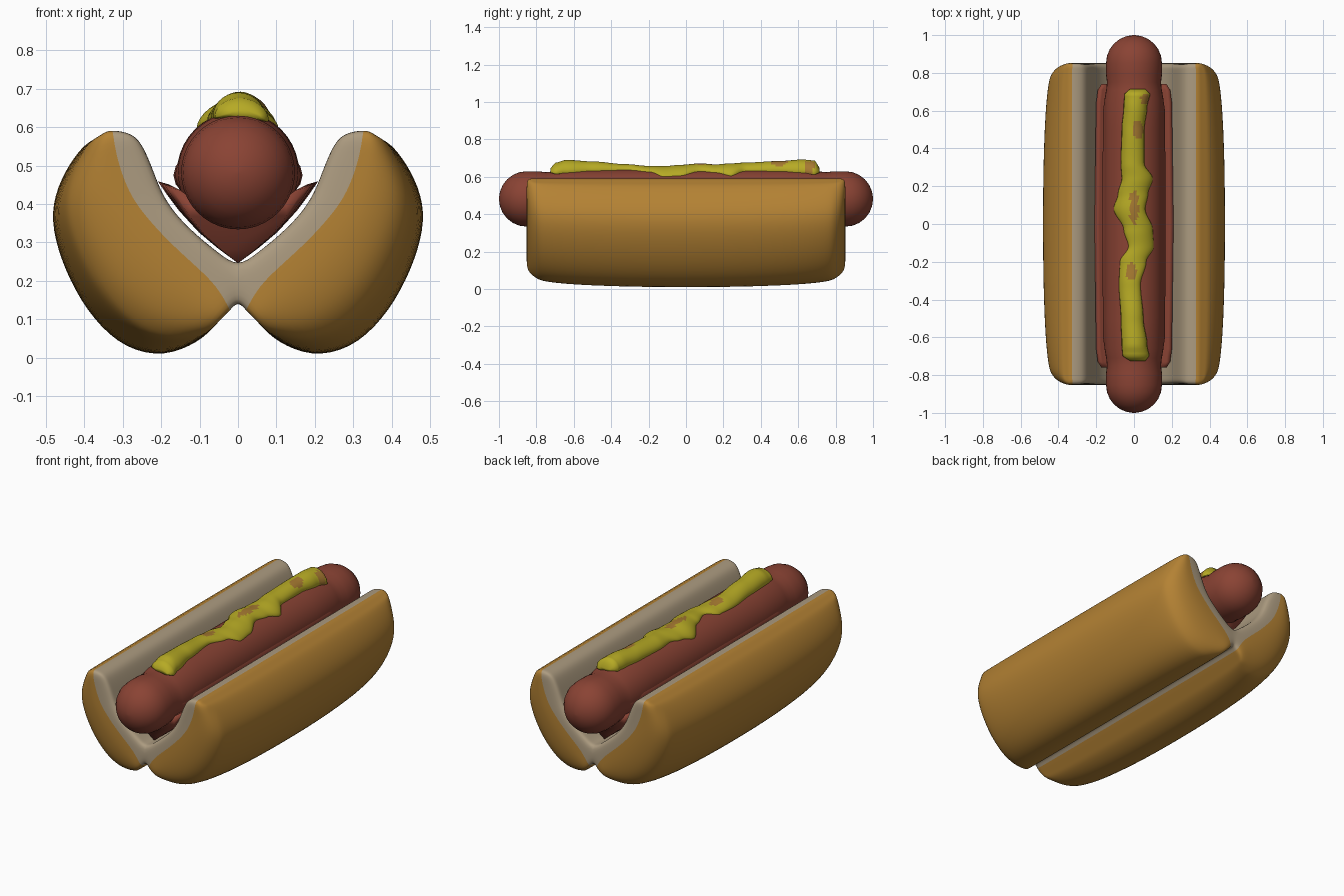
import bpy, bmesh, math

if "Cube" in bpy.data.objects:
    bpy.data.objects.remove(bpy.data.objects["Cube"])


def material(name, rgb):
    m = bpy.data.materials.new(name)
    m.diffuse_color = (*rgb, 1)
    m.use_nodes = True
    m.node_tree.nodes["Principled BSDF"].inputs["Base Color"].default_value = m.diffuse_color
    return m


CRUST = material("golden crust", (0.456, 0.223, 0.034))
CRUMB = material("cream crumb", (0.413, 0.328, 0.216))
MEAT = material("sausage red", (0.254, 0.056, 0.034))
MUSTARD = material("mustard yellow", (0.468, 0.402, 0.018))
STAIN = material("brown mustard", (0.376, 0.19, 0.03))


def finish(bm, name, mats):
    bmesh.ops.recalc_face_normals(bm, faces=bm.faces)
    for f in bm.faces:
        f.smooth = True
    me = bpy.data.meshes.new(name)
    bm.to_mesh(me)
    bm.free()
    for m in mats:
        me.materials.append(m)
    ob = bpy.data.objects.new(name, me)
    bpy.context.collection.objects.link(ob)
    return ob


def loft(bm, rings):
    """Skin closed rings of equal length and cap both ends."""
    vs = [[bm.verts.new(p) for p in r] for r in rings]
    n = len(vs[0])
    for a, b in zip(vs, vs[1:]):
        for i in range(n):
            bm.faces.new((a[i], a[(i + 1) % n], b[(i + 1) % n], b[i]))
    bm.faces.new(vs[0])
    bm.faces.new(vs[-1])


def subsurf(ob, levels):
    s = ob.modifiers.new("smooth", 'SUBSURF')
    s.levels = s.render_levels = levels


def interp(table, y):
    """Smoothly interpolate rows of (y, values...)."""
    for a, b in zip(table, table[1:]):
        if y <= b[0]:
            t = max(0, (y - a[0]) / (b[0] - a[0]))
            t = t * t * (3 - 2 * t)
            return [p + (q - p) * t for p, q in zip(a[1:], b[1:])]
    return list(table[-1][1:])


# --- Bun: one quarter, mirrored. Each row holds the cut face, crumb edge and outer crust
ROWS = [((0, .148), (.022, .122), (.10, .043)),
        ((0, .235), (.06, .185), (.19, .000)),
        ((.05, .272), (.12, .245), (.295, .022)),
        ((.11, .320), (.19, .310), (.378, .098)),
        ((.165, .375), (.245, .370), (.440, .200)),
        ((.200, .430), (.285, .420), (.480, .310)),
        ((.220, .485), (.310, .475), (.487, .400)),
        ((.243, .542), (.328, .530), (.450, .490)),
        ((.270, .585), (.335, .594), (.405, .550))]
SECTIONS = [(0, 1), (.3, .99), (.6, .93), (.76, .83), (.82, .75), (.852, .60)]
J = len(ROWS) - 1
bm = bmesh.new()
cache = {}


def bun_vert(s, j, k):
    key = (s, j, k)
    if key not in cache:
        y, scale = SECTIONS[s]
        inner, mid, outer = ROWS[j]
        if k == 0:
            x, z = inner
        else:
            t = (k - 1) / 3 * scale
            x, z = (mid[i] + (outer[i] - mid[i]) * t for i in (0, 1))
        if s >= 4:
            y -= (0.004, 0, 0, .008, .026)[k]
        cache[key] = bm.verts.new((x, -y, z))
    return cache[key]


rim = [(j, 0) for j in range(1, J + 1)] + [(J, k) for k in range(1, 5)]
rim += [(j, 4) for j in range(J - 1, -1, -1)] + [(0, k) for k in range(3, -1, -1)]
for s in range(len(SECTIONS) - 1):
    for a, b in zip(rim, rim[1:]):
        f = bm.faces.new((bun_vert(s, *a), bun_vert(s, *b),
                          bun_vert(s + 1, *b), bun_vert(s + 1, *a)))
        f.material_index = int(a[1] <= 1 and b[1] <= 1)
E = len(SECTIONS) - 1
for j in range(J):
    for k in range(4):
        f = bm.faces.new((bun_vert(E, j, k), bun_vert(E, j, k + 1),
                          bun_vert(E, j + 1, k + 1), bun_vert(E, j + 1, k)))
        f.material_index = int(k == 0)
bun = finish(bm, "bun", [CRUST, CRUMB])
mir = bun.modifiers.new("mirror", 'MIRROR')
mir.use_axis = (True, True, False)
mir.use_clip = True
subsurf(bun, 2)

# --- Sausage: turned profile with round ends and a slight neck
half = [(1 - .148 + .148 * math.sin(a), .148 * math.cos(a))
        for a in (math.radians(d) for d in (88, 75, 60, 45, 30, 15, 0))]
half += [(.79, .148), (.75, .143), (.71, .147), (.66, .156), (.5, .158), (.2, .159)]
profile = [(-y, r) for y, r in half] + [(y, r) for y, r in reversed(half)]
bm = bmesh.new()
N = 40
loft(bm, [[(r * math.cos(2 * math.pi * i / N), y, .482 + r * math.sin(2 * math.pi * i / N))
           for i in range(N)] for y, r in profile])
finish(bm, "sausage", [MEAT])

# --- Red sauce bed filling the cut under the sausage
bed = [(.05, .283), (.10, .325), (.15, .380), (.18, .420), (.206, .458), (.178, .45), (.15, .43)]
ring = [(0, .246)] + bed + [(0, .44)] + [(-x, z) for x, z in reversed(bed)]
bm = bmesh.new()
loft(bm, [[(x * w, y, z + (1 - w) * -.10 * abs(x) / .2) for x, z in ring]
          for y, w in ((-.76, .84), (-.73, .93), (-.66, .975), (-.4, .99), (0, 1.015),
                       (.4, .99), (.64, .975), (.71, .93), (.74, .84))])
finish(bm, "sauce_bed", [MEAT])

# Swollen flanks of the sausage skin
bm = bmesh.new()
loft(bm, [[(w * math.cos(2 * math.pi * i / 24), y, .475 + .09 * math.sin(2 * math.pi * i / 24))
           for i in range(24)]
          for y, w in ((-.74, .12), (-.71, .148), (-.6, .164), (0, .168),
                       (.6, .164), (.71, .148), (.74, .12))])
finish(bm, "sausage_flanks", [MEAT])

# --- Mustard: wavy ribbon draped on the sausage; rows are y, left x, right x, top z
WAVE = [(-.725, -.02, .06, .645), (-.70, -.06, .08, .675), (-.64, -.065, .07, .69),
        (-.5, -.07, .05, .682), (-.32, -.08, .035, .668), (-.2, -.075, .065, .658),
        (-.12, -.03, .105, .658), (-.03, -.055, .10, .664), (.08, -.108, .06, .672),
        (.16, -.085, .075, .666), (.24, -.065, .10, .672), (.32, -.07, .055, .676),
        (.5, -.065, .055, .684), (.62, -.055, .07, .692), (.69, -.05, .085, .688),
        (.715, -.02, .06, .645)]
bm = bmesh.new()
rings = []
STEPS = 110
for s in range(STEPS + 1):
    y = -.725 + 1.44 * s / STEPS
    xl, xr, top = interp(WAVE, y)
    c, w = (xl + xr) / 2, (xr - xl) / 2
    r = []
    for i in range(28):
        a = 2 * math.pi * i / 28
        x = c + w * math.cos(a)
        base = .478 + math.sqrt(max(.0255 - x * x, 0))
        lift = (top - .637) * max(math.sin(a), 0) ** .7 if math.sin(a) > 0 else .012 * math.sin(a)
        r.append((x, y, base + lift))
    rings.append(r)
loft(bm, rings)
# Brown smears on top: centre x, centre y, half width, half length
SPOTS = [(.02, .50, .03, .05), (0, .09, .025, .09), (-.015, -.25, .03, .045), (.06, .66, .025, .03)]
for f in bm.faces:
    p = f.calc_center_median()
    if f.calc_area() < .01 and any(((p.x - x) / w) ** 2 + ((p.y - y) / h) ** 2 < 1
                                   for x, y, w, h in SPOTS):
        f.material_index = 1
finish(bm, "mustard", [MUSTARD, STAIN])
